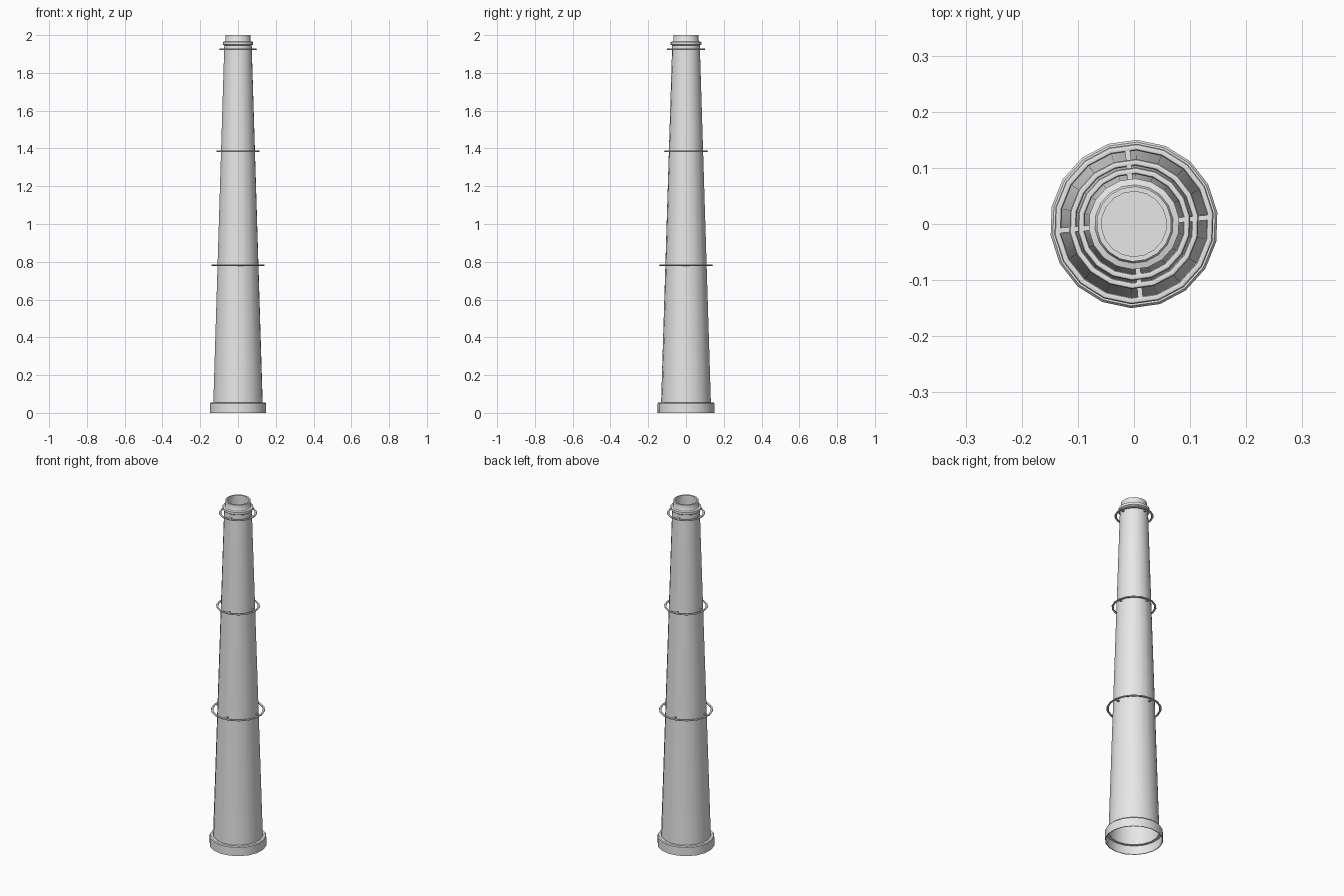
import bpy
import bmesh
from math import cos, sin, pi, radians
from mathutils import Matrix

cube = bpy.data.objects.get("Cube")
if cube:
    bpy.data.objects.remove(cube, do_unlink=True)

SIDES = 18
TURN = radians(8)

grey = bpy.data.materials.new("light_grey")
grey.use_nodes = True
grey.diffuse_color = (0.8, 0.8, 0.8, 1)
grey.node_tree.nodes["Principled BSDF"].inputs["Base Color"].default_value = (0.8, 0.8, 0.8, 1)


def finish(name, bm):
    bmesh.ops.recalc_face_normals(bm, faces=bm.faces)
    mesh = bpy.data.meshes.new(name)
    bm.to_mesh(mesh)
    bm.free()
    mesh.materials.append(grey)
    obj = bpy.data.objects.new(name, mesh)
    bpy.context.collection.objects.link(obj)
    bpy.ops.object.select_all(action="DESELECT")
    obj.select_set(True)
    bpy.context.view_layer.objects.active = obj
    bpy.ops.object.shade_smooth_by_angle(angle=radians(35))
    return obj


def lathe(name, profile, closed=False, cap_end=False):
    """Turn a (radius, height) profile around the z axis."""
    bm = bmesh.new()
    loops = []
    for r, z in profile:
        loops.append([bm.verts.new((r * cos(TURN + 2 * pi * i / SIDES),
                                    r * sin(TURN + 2 * pi * i / SIDES), z))
                      for i in range(SIDES)])
    pairs = list(zip(loops, loops[1:]))
    if closed:
        pairs.append((loops[-1], loops[0]))
    for a, b in pairs:
        for i in range(SIDES):
            j = (i + 1) % SIDES
            bm.faces.new((a[i], a[j], b[j], b[i]))
    if cap_end:
        bm.faces.new(loops[-1])
    return finish(name, bm)


def shaft_radius(z):
    return 0.132 - 0.058 * (z - 0.05) / 1.87


# Hollow base collar, with a step up to the shaft
lathe("base_collar", [(0.131, 0.05), (0.146, 0.05), (0.146, 0), (0.15, 0),
                      (0.15, 0.05), (0.146, 0.055), (0.131, 0.055)], closed=True)

# Tapered shaft, open below
lathe("shaft", [(shaft_radius(0.05), 0.05), (shaft_radius(1.945), 1.945)])

# Stepped crown with the recessed flue
lathe("crown", [(0.073, 1.945), (0.081, 1.95), (0.081, 1.964), (0.07, 1.967),
                (0.067, 1.972), (0.067, 2), (0.058, 2), (0.058, 1.88)], cap_end=True)

# Hoops, each held off the shaft by four struts
TUBE = 0.006
for label, z, outer in (("lower", 0.782, 0.143), ("middle", 1.385, 0.116), ("upper", 1.925, 0.101)):
    mid = outer - TUBE
    lathe(label + "_hoop",
          [(mid + TUBE * cos(2 * pi * k / 8), z + 0.7 * TUBE * sin(2 * pi * k / 8)) for k in range(8)],
          closed=True)
    bm = bmesh.new()
    start = shaft_radius(z) - 0.005
    for k in range(4):
        place = (Matrix.Rotation(radians(5) + k * pi / 2, 4, "Z")
                 @ Matrix.Translation(((start + mid) / 2, 0, z))
                 @ Matrix.Diagonal((mid - start, 0.009, 0.006, 1)))
        bmesh.ops.create_cube(bm, size=1, matrix=place)
    finish(label + "_hoop_struts", bm)
